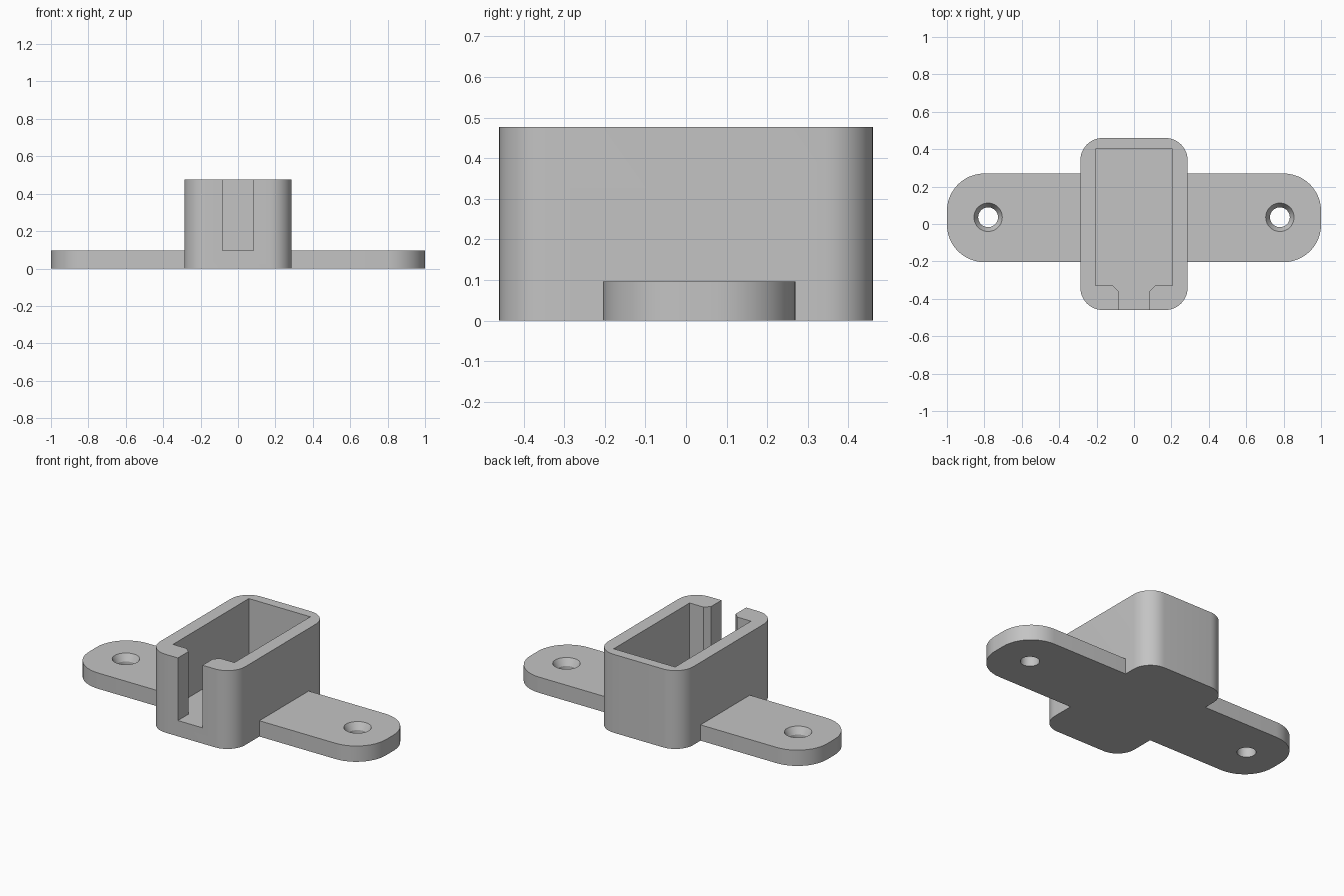
import bpy, bmesh, math

if "Cube" in bpy.data.objects:
    bpy.data.objects.remove(bpy.data.objects["Cube"], do_unlink=True)

# Single grey plastic
grey = bpy.data.materials.new("grey_plastic")
grey.use_nodes = True
colour = (0.55, 0.55, 0.55, 1)
grey.diffuse_color = colour
grey.node_tree.nodes["Principled BSDF"].inputs["Base Color"].default_value = colour

HEIGHT, FLOOR = 0.477, 0.096
CENTRE_Y = 0.033


def rounded(hx, hy, r, cy=0.0, steps=12):
    """Rounded rectangle outline, counter-clockwise."""
    pts = []
    for i, (sx, sy) in enumerate([(1, 1), (-1, 1), (-1, -1), (1, -1)]):
        for k in range(steps + 1):
            a = math.pi / 2 * (i + k / steps)
            pts.append((sx * (hx - r) + r * math.cos(a),
                        cy + sy * (hy - r) + r * math.sin(a)))
    return pts


def circle(cx, cy, r, steps=40):
    return [(cx + r * math.cos(2 * math.pi * k / steps),
             cy + r * math.sin(2 * math.pi * k / steps)) for k in range(steps)]


def loft(name, *sections):
    """Closed solid through (outline, z) sections from bottom to top."""
    bm = bmesh.new()
    rings = [[bm.verts.new((x, y, z)) for x, y in outline] for outline, z in sections]
    for low, high in zip(rings, rings[1:]):
        for i in range(len(low)):
            j = (i + 1) % len(low)
            bm.faces.new((low[i], low[j], high[j], high[i]))
    bm.faces.new(rings[0][::-1])
    bm.faces.new(rings[-1])
    bmesh.ops.recalc_face_normals(bm, faces=bm.faces)
    mesh = bpy.data.meshes.new(name)
    bm.to_mesh(mesh)
    bm.free()
    mesh.materials.append(grey)
    obj = bpy.data.objects.new(name, mesh)
    bpy.context.collection.objects.link(obj)
    return obj


def combine(target, tool, operation):
    mod = target.modifiers.new(operation.lower(), "BOOLEAN")
    mod.operation, mod.object, mod.solver = operation, tool, "EXACT"
    bpy.ops.object.select_all(action="DESELECT")
    bpy.context.view_layer.objects.active = target
    target.select_set(True)
    bpy.ops.object.modifier_apply(modifier=mod.name)
    bpy.data.objects.remove(tool, do_unlink=True)


# Holder body joined with the mounting plate
body = rounded(0.287, 0.46, 0.12)
holder = loft("mounting_holder", (body, 0), (body, HEIGHT))
plate = rounded(1.0, 0.237, 0.2, CENTRE_Y)
combine(holder, loft("mounting_plate", (plate, 0), (plate, FLOOR)), "UNION")

# Open pocket with chamfered front slot
half = [(0.083, -0.6), (0.083, -0.36), (0.113, -0.33), (0.207, -0.33), (0.207, 0.4)]
pocket = half + [(-x, y) for x, y in reversed(half)]
combine(holder, loft("pocket_cutter", (pocket, FLOOR), (pocket, 0.6)), "DIFFERENCE")

# Countersunk screw holes
for side in (-1, 1):
    bore, sink = [circle(side * 0.78, CENTRE_Y + 0.003, r) for r in (0.053, 0.076)]
    cutter = loft("screw_hole_cutter", (bore, -0.1), (bore, 0.055),
                  (sink, FLOOR), (sink, 0.2))
    combine(holder, cutter, "DIFFERENCE")

holder.select_set(True)
bpy.context.view_layer.objects.active = holder
bpy.ops.object.shade_smooth_by_angle(angle=math.radians(25))
